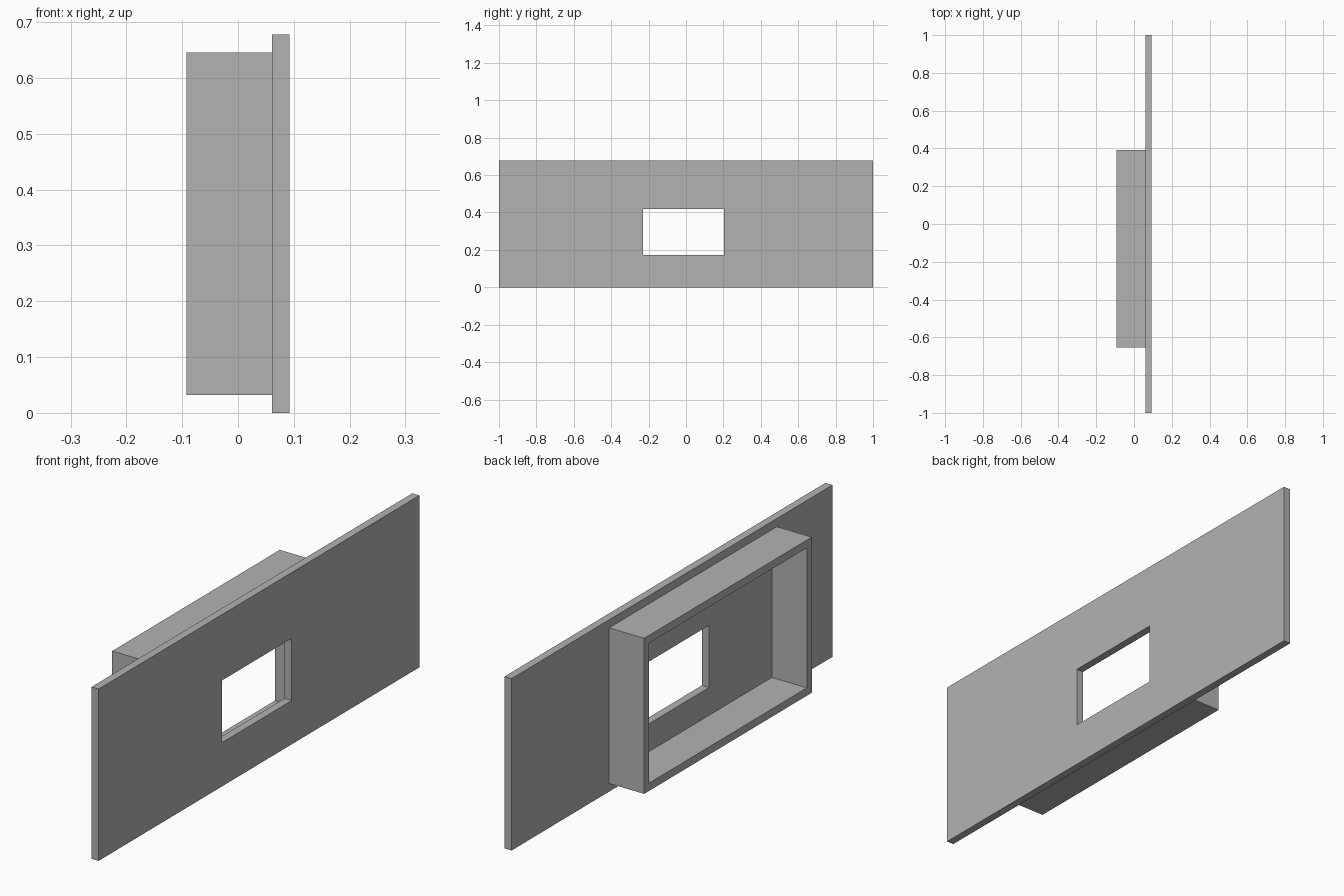
import bpy
import bmesh

cube = bpy.data.objects.get("Cube")
if cube:
    bpy.data.objects.remove(cube, do_unlink=True)

# Single plain grey
grey = bpy.data.materials.new("plain grey")
grey.use_nodes = True
colour = (0.45, 0.45, 0.45, 1)
grey.diffuse_color = colour
grey.node_tree.nodes["Principled BSDF"].inputs["Base Color"].default_value = colour


def rectangular_frame(name, back, front, outer, inner):
    """Extrude a rectangle with a rectangular hole along x; rectangles are (y0, y1, z0, z1)."""
    bm = bmesh.new()

    def ring(x, rect):
        y0, y1, z0, z1 = rect
        return [bm.verts.new((x, y, z)) for y, z in ((y0, z0), (y1, z0), (y1, z1), (y0, z1))]

    # Loops run round the cross-section: outside, front rim, hole, back rim
    rings = [ring(back, outer), ring(front, outer), ring(front, inner), ring(back, inner)]
    for a, b in zip(rings, rings[1:] + rings[:1]):
        for i in range(4):
            j = (i + 1) % 4
            bm.faces.new((a[i], a[j], b[j], b[i]))
    bmesh.ops.recalc_face_normals(bm, faces=bm.faces)
    mesh = bpy.data.meshes.new(name)
    bm.to_mesh(mesh)
    bm.free()
    mesh.materials.append(grey)
    obj = bpy.data.objects.new(name, mesh)
    bpy.context.collection.objects.link(obj)
    return obj


# Long face plate with its off-centre window
rectangular_frame("face_plate", 0.061, 0.092, (-1, 1, 0, 0.678), (-0.23, 0.203, 0.173, 0.418))

# Open box wall standing on the rear of the plate
wall = 0.031
y0, y1, z0, z1 = box = (-0.653, 0.392, 0.032, 0.646)
rectangular_frame("rear_box_wall", -0.092, 0.061, box,
                  (y0 + wall, y1 - wall, z0 + wall, z1 - wall))
